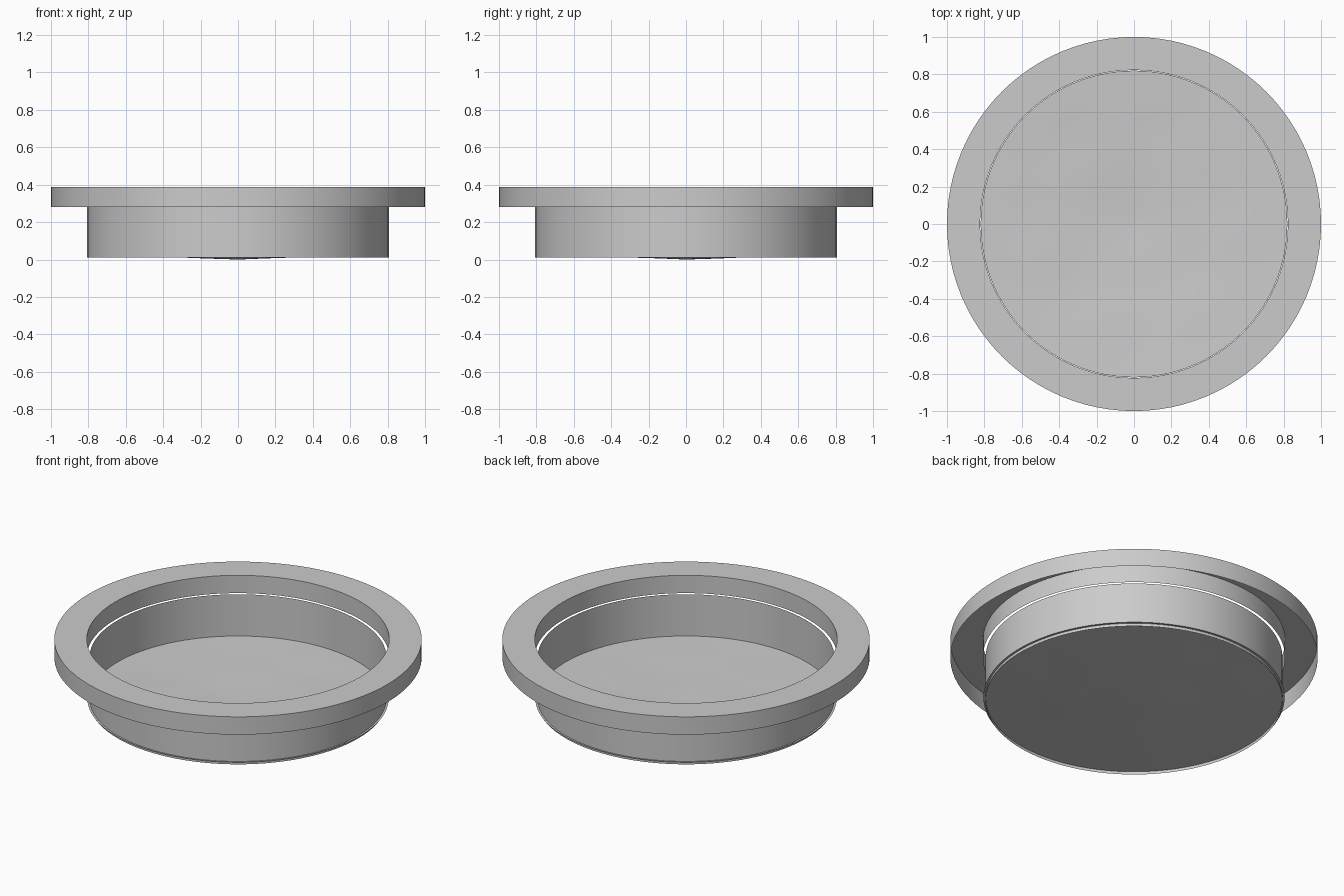
import bpy, bmesh, math

if "Cube" in bpy.data.objects:
    bpy.data.objects.remove(bpy.data.objects["Cube"])

SEG = 96


def finish(name, bm):
    mesh = bpy.data.meshes.new(name)
    bm.to_mesh(mesh)
    bm.free()
    obj = bpy.data.objects.new(name, mesh)
    bpy.context.collection.objects.link(obj)
    bpy.ops.object.select_all(action='DESELECT')
    obj.select_set(True)
    bpy.context.view_layer.objects.active = obj
    bpy.ops.object.shade_smooth_by_angle(angle=math.radians(30))
    return obj


def lathe(name, profile, height=None):
    """Revolve (radius, z) points; a radius of 0 becomes a single pole."""
    bm = bmesh.new()
    rings = []
    for r, z in profile:
        if r == 0:
            rings.append([bm.verts.new((0, 0, z))] * SEG)
            continue
        ring = []
        for i in range(SEG):
            a = 2 * math.pi * i / SEG
            ring.append(bm.verts.new((r * math.cos(a), r * math.sin(a),
                                      z + (height(r, a) if height else 0))))
        rings.append(ring)
    for a, b in zip(rings, rings[1:]):
        for i in range(SEG):
            j = (i + 1) % SEG
            quad = [a[i], a[j], b[j], b[i]]
            bm.faces.new(list(dict.fromkeys(quad)))
    return finish(name, bm)


# Rim: outer skirt, flat top and inner lip, open underneath
lathe("rim", [(1.0, 0.28), (1.0, 0.387), (0.823, 0.387), (0.823, 0.28)])

# Thin side wall, set slightly inside the rim's inner lip
lathe("side_wall", [(0.808, 0.012), (0.808, 0.28)])


# Thin base sheet, faintly wrinkled and sagging to the ground at its middle
def wrinkle(r, a):
    x, y = r * math.cos(a), r * math.sin(a)
    fade = (r / 0.82) * (1 - r / 0.82) * 4
    return 0.0015 * fade * math.sin(7 * x - 11 * y) * math.cos(5 * x + 4 * y)


R, STEPS = 0.82, 14
base = [(R * (1 - k / STEPS), 0.03 * (1 - k / STEPS)) for k in range(STEPS)]
lathe("base_sheet", base + [(0, 0.0)], wrinkle)
